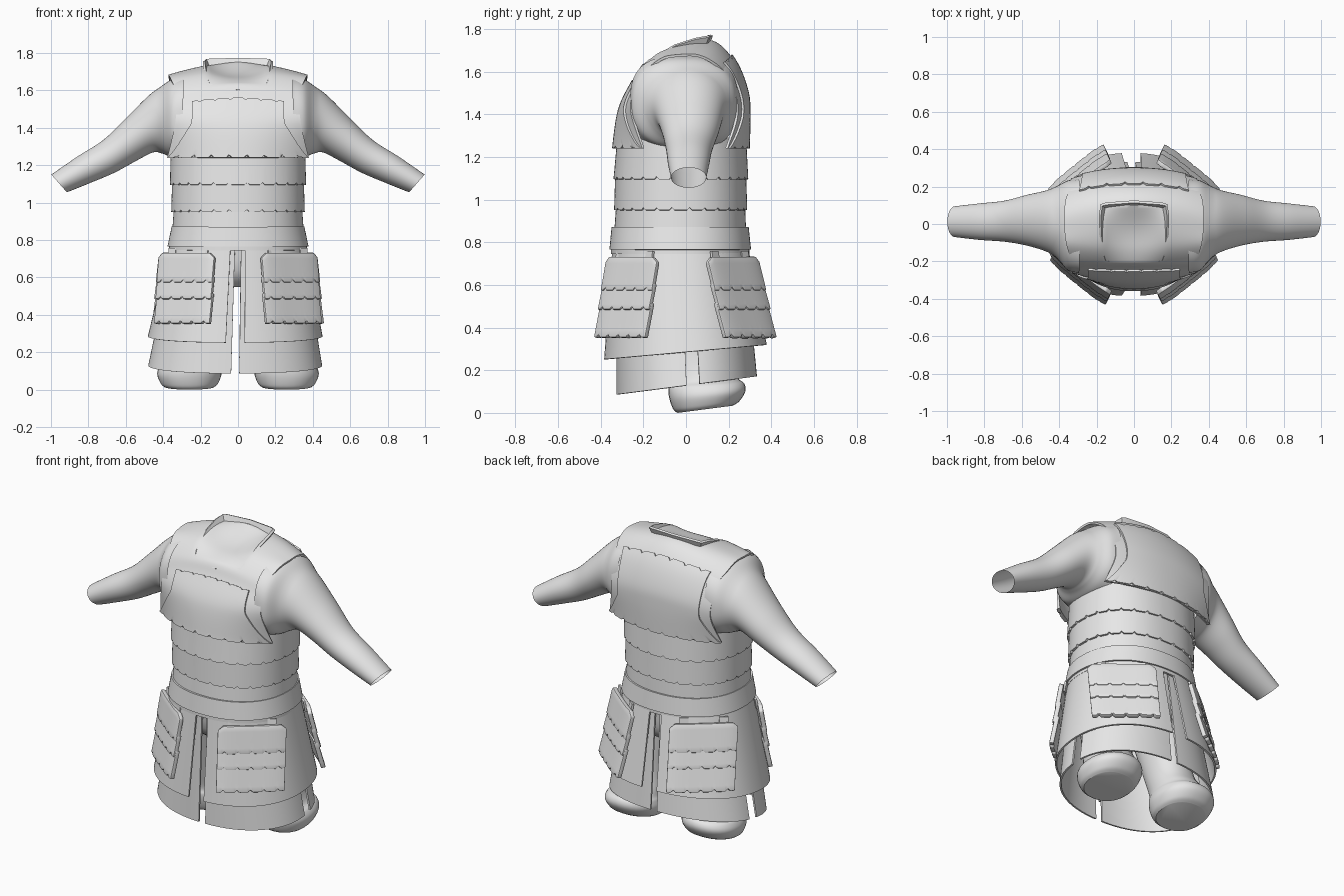
import bpy, bmesh, math
from mathutils import Vector

cube = bpy.data.objects.get("Cube")
if cube:
    bpy.data.objects.remove(cube, do_unlink=True)

grey = bpy.data.materials.new("plain_grey")
grey.use_nodes = True
colour = (0.8, 0.8, 0.8, 1)
grey.diffuse_color = colour
grey.node_tree.nodes["Principled BSDF"].inputs["Base Color"].default_value = colour


def curve(rows, t):
    """Smooth interpolation through a list of equal-length tuples, t in 0..1."""
    n = len(rows) - 1
    k = max(0, min(int(t * n), n - 1))
    f = t * n - k
    a, b, c, d = (rows[max(0, min(i, n))] for i in (k - 1, k, k + 1, k + 2))
    return [q + f / 2 * (r - p + f * (2 * p - 5 * q + 4 * r - s + f * (3 * (q - r) + s - p)))
            for p, q, r, s in zip(a, b, c, d)]


def grid(name, func, nu, nv, closed=False, thick=0, caps=False, bevel=0):
    """Sheet or tube from func(u, v), optionally thickened, capped and bevelled."""
    bm = bmesh.new()
    cols = nu if closed else nu + 1
    rows = [[bm.verts.new(func(i / nu, j / nv)) for i in range(cols)] for j in range(nv + 1)]
    for low, high in zip(rows, rows[1:]):
        for i in range(nu):
            k = (i + 1) % cols
            bm.faces.new((low[i], low[k], high[k], high[i]))
    if caps:
        bm.faces.new(rows[0][::-1])
        bm.faces.new(rows[-1])
    bmesh.ops.recalc_face_normals(bm, faces=bm.faces)
    mesh = bpy.data.meshes.new(name)
    bm.to_mesh(mesh)
    bm.free()
    mesh.materials.append(grey)
    ob = bpy.data.objects.new(name, mesh)
    bpy.context.collection.objects.link(ob)
    bpy.ops.object.select_all(action="DESELECT")
    ob.select_set(True)
    bpy.context.view_layer.objects.active = ob
    if thick:
        mod = ob.modifiers.new("thickness", "SOLIDIFY")
        mod.thickness, mod.offset = thick, 0
        bpy.ops.object.modifier_apply(modifier=mod.name)
    if bevel:
        mod = ob.modifiers.new("soft_edge", "BEVEL")
        mod.width, mod.segments = bevel, 2
        bpy.ops.object.modifier_apply(modifier=mod.name)
    bpy.ops.object.shade_smooth_by_angle(angle=math.radians(35))


def square_circle(angle, power):
    """Cosine and sine, squarer as the power falls below one."""
    return [math.copysign(abs(w) ** power, w) for w in (math.cos(angle), math.sin(angle))]


def oval(angle, rx, front, back):
    """Point on the slightly squared body outline."""
    c, s = square_circle(angle, 0.91)
    return rx * c, (front + back) / 2 + (back - front) / 2 * s


def notch(u, count):
    """Narrow triangular nick repeated along an edge."""
    f = (u * count) % 1
    return max(0, 1 - abs(f - 0.5) * 6)


# Torso bands: each flares over the one below
def band(name, low, high, notches=0):
    def shape(u, v):
        z, rx, front, back = (a + (b - a) * v for a, b in zip(low, high))
        x, y = oval(u * math.tau, rx, front, back)
        if v == 0 and notches:
            z += 0.012 * notch(u, notches)
        return x, y, z
    grid(name, shape, 168, 3, closed=True, thick=0.014)


band("lower_band", (0.84, 0.345, -0.33, 0.275), (0.98, 0.335, -0.32, 0.27))
band("middle_band", (0.95, 0.35, -0.33, 0.28), (1.12, 0.345, -0.325, 0.275), 28)
band("upper_band", (1.095, 0.357, -0.333, 0.285), (1.29, 0.352, -0.315, 0.275), 28)
band("waist_belt", (0.765, 0.37, -0.352, 0.298), (0.87, 0.348, -0.342, 0.287))
band("belt_rim", (0.745, 0.362, -0.345, 0.29), (0.78, 0.36, -0.345, 0.29))

core = [(0.55, 0.25, -0.2, 0.2), (0.64, 0.32, -0.28, 0.25), (0.9, 0.325, -0.31, 0.26),
        (1.28, 0.345, -0.305, 0.265)]


def core_shape(u, v):
    z, rx, front, back = curve(core, v)
    return *oval(u * math.tau, rx, front, back), z


grid("inner_body", core_shape, 48, 12, closed=True, caps=True)

# Vest: centre profile (y, z) blended to the armhole edge (x, y, z)
centre = [(-.33, 1.24), (-.302, 1.42), (-.235, 1.56), (-.2, 1.63), (-.12, 1.70), (0, 1.74),
          (.1, 1.745), (.17, 1.71), (.235, 1.62), (.278, 1.5), (.286, 1.4), (.282, 1.24)]
edge = [(.375, -.2, 1.24), (.335, -.255, 1.42), (.33, -.225, 1.53), (.335, -.185, 1.6),
        (.36, -.11, 1.66), (.37, -.03, 1.675), (.37, .05, 1.675), (.365, .12, 1.645),
        (.345, .18, 1.59), (.335, .23, 1.48), (.335, .235, 1.38), (.375, .19, 1.24)]


def vest(s, t):
    (cy, cz), (ex, ey, ez) = curve(centre, t), curve(edge, t)
    return Vector((ex * s, cy + (ey - cy) * abs(s) ** 2.2, cz + (ez - cz) * abs(s) ** 1.6))


def dished_vest(u, v):
    p = vest(u * 2 - 1, v)
    if p.z > 1.5:
        p.z -= 0.05 * max(0, 1 - (p.x / .17) ** 2) * max(0, 1 - ((p.y + .05) / .15) ** 2)
    return p


grid("vest", dished_vest, 40, 66, thick=0.012)


# Chest and back plates lie over the vest, wide at the bottom and notched at the top
def plate(name, start, end, narrow):
    def shape(u, v):
        t = start + (end - start) * v
        if v == 1:
            t -= (end - start) * 0.04 * notch(u, 6)
        width = 1 - (1 - narrow) * min(1, abs(t - start) * 11)
        p = vest((u * 2 - 1) * width, t)
        if v == 0:
            p.z += 0.012 * notch(u, 8)
        away = Vector((0, p.y, (p.z - 1.24) * 0.5)).normalized()
        return p + away * 0.009
    grid(name, shape, 96, 18, thick=0.016)


plate("chest_plate", 0, 1.93 / 11, 0.74)
plate("back_plate", 1, 7.5 / 11, 0.82)

# Collar frame around the neck
half = [(0, -.205, 1.592), (.145, -.187, 1.612), (.155, -.165, 1.635), (.17, -.05, 1.705),
        (.172, .04, 1.735), (.165, .095, 1.745), (.14, .102, 1.748), (0, .112, 1.75)]
loop = half + [(-x, y, z) for x, y, z in half[-2:0:-1]]


def collar_shape(u, v):
    p = Vector(loop[round(u * len(loop)) % len(loop)])
    return p + (p - Vector((0, -.02, 1.4))).normalized() * (v * 0.052 - 0.03)


grid("collar", collar_shape, len(loop), 1, closed=True, thick=0.014)

# Sleeves: upper x, z, lower x, z, front y, back y
sleeve = [(.29, 1.675, .30, 1.235, -.262, .243), (.355, 1.658, .355, 1.243, -.247, .232),
          (.41, 1.622, .405, 1.262, -.187, .205), (.48, 1.57, .455, 1.268, -.148, .18),
          (.60, 1.45, .55, 1.22, -.115, .155), (.72, 1.335, .66, 1.16, -.095, .125),
          (.86, 1.245, .79, 1.105, -.085, .11), (.998, 1.15, .915, 1.055, -.07, .095)]

# Legs with soft boots: z, centre x, centre y, half width, half depth
leg = [(0, .26, .09, .135, .13), (.02, .26, .095, .155, .155), (.07, .26, .1, .172, .178),
       (.115, .255, .095, .163, .178), (.16, .24, .08, .14, .155), (.3, .22, .03, .13, .14),
       (.64, .18, -.02, .15, .18)]


def limbs(side, word):
    def arm_shape(u, v):
        x1, z1, x0, z0, front, back = curve(sleeve, v)
        c, s = square_circle(u * math.tau, 0.72 + 0.28 * min(1, v * 3))
        return (side * ((x1 + x0) / 2 + (x1 - x0) / 2 * s),
                (front + back) / 2 + (back - front) / 2 * c, (z1 + z0) / 2 + (z1 - z0) / 2 * s)

    def leg_shape(u, v):
        z, cx, cy, rx, ry = curve(leg, v)
        x, y = oval(u * math.tau, rx, cy - ry, cy + ry)
        return side * (cx + x), y, z + 0.13 * (y + .04) * max(0, 1 - z * 4)

    grid(word + "_sleeve", arm_shape, 48, 42, closed=True)
    grid(word + "_leg", leg_shape, 32, 36, closed=True, caps=True)


# Skirt panels: top and bottom outlines, the hem slopes with depth
def skirt(name, first, last, top, bottom, slope):
    def shape(u, v):
        z, rx, front, back = (a + (b - a) * v for a, b in zip(top, bottom))
        x, y = oval(math.radians(first + (last - first) * u), rx, front, back)
        return x - 0.015 * v, y, z + slope * y * v
    grid(name, shape, 40, 6, thick=0.01)


over_top, over_hem = (0.79, 0.355, -0.34, 0.285), (0.285, 0.462, -0.38, 0.375)
under_top, under_hem = (0.77, 0.34, -0.32, 0.27), (0.128, 0.46, -0.322, 0.328)


# Hanging guards: three overlapping notched plates and two straps
def guard(name, sx, sy):
    out, along = Vector((.63 * sx, .78 * sy, 0)), Vector((.78 * sx, -.63 * sy, 0))
    fall = Vector((.35 * sx, .95 * sy, 0))
    base = Vector((.268 * sx, -.245 if sy < 0 else .21, 0))
    flare = 0.13 if sy < 0 else 0.21

    def piece(label, high, low, lift, rounded):
        def shape(u, v):
            s = u * 2 - 1
            z = high + (low - high) * v
            if rounded:
                z -= 0.025 * max(0, abs(s) - 0.85) / 0.15 * (1 - v)
            if v == 1:
                z += 0.014 * notch(u, 5)
            p = base + along * s * 0.188 + out * (0.012 * (1 - s ** 4) + lift * v)
            p += fall * (0.735 - z) * flare
            p.z = z
            return p
        grid(name + label, shape, 60, 5, thick=0.026, bevel=0.005)

    piece("_top_plate", 0.73, 0.572, 0.008, True)
    piece("_middle_plate", 0.605, 0.482, 0.012, False)
    piece("_bottom_plate", 0.515, 0.352, 0.014, False)
    for k, label in ((1, "_outer_strap"), (-1, "_inner_strap")):
        def strap(u, v):
            p = base + along * (k * 0.11 + (u - 0.5) * 0.05) - out * 0.01 * (1 - v)
            p.z = 0.757 - 0.06 * v
            return p
        grid(name + label, strap, 1, 1, thick=0.012)


for side, word in ((1, "left"), (-1, "right")):
    limbs(side, word)
    turn = 0 if side > 0 else 180
    skirt(word + "_over_skirt", turn - 85, turn + 85, over_top, over_hem, 0.09)
    low, high = (-88, 0) if side > 0 else (180, 268)
    skirt(word + "_front_under_skirt", low, high, under_top, under_hem, 0.13)
    low, high = (9, 88) if side > 0 else (92, 171)
    skirt(word + "_back_under_skirt", low, high, under_top, under_hem, 0.13)
    guard(word + "_front_guard", side, -1)
    guard(word + "_back_guard", side, 1)
